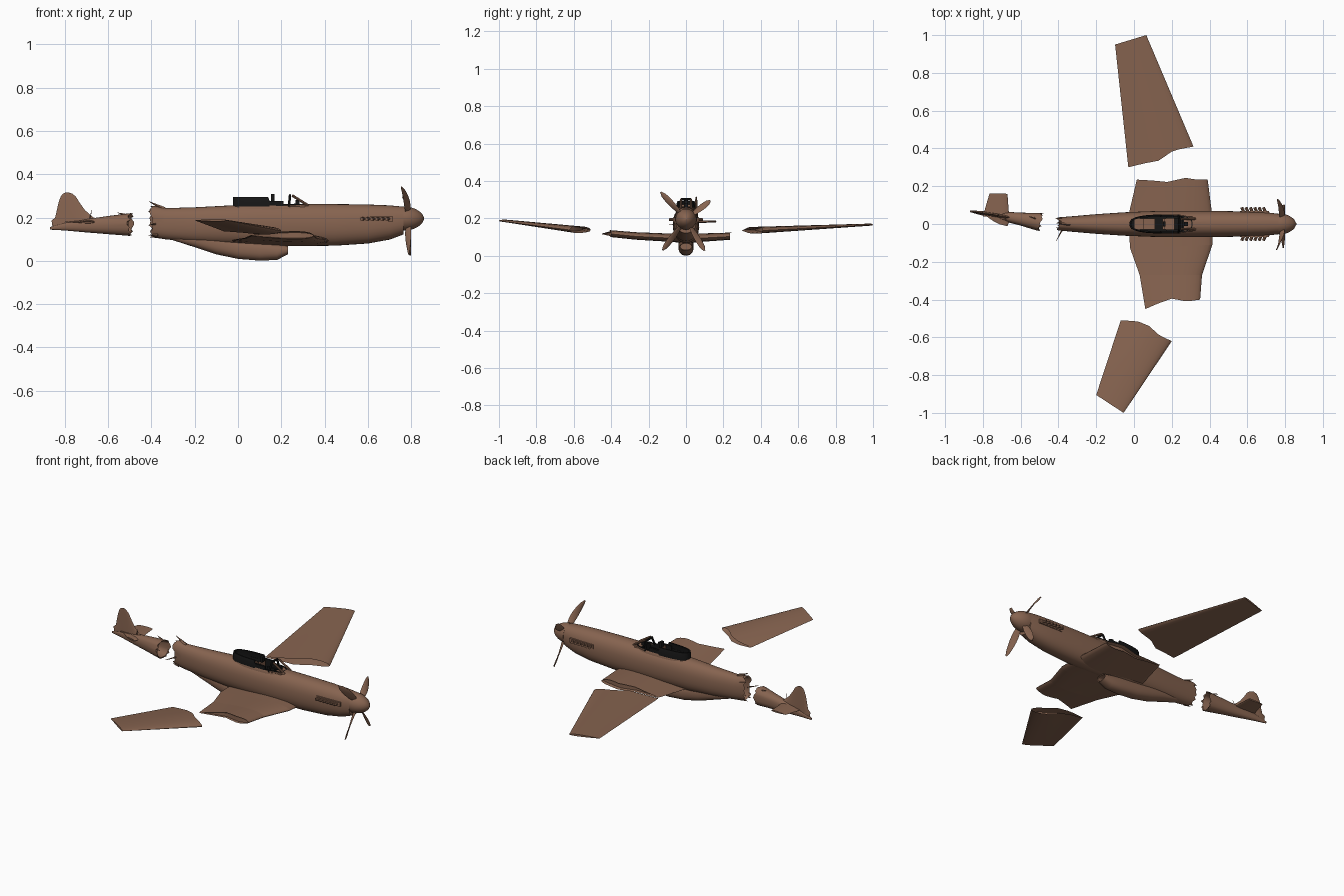
import bpy, bmesh, math, random
from mathutils import Matrix, Vector

if "Cube" in bpy.data.objects:
    bpy.data.objects.remove(bpy.data.objects["Cube"])

random.seed(4)


def colour(name, rgb):
    m = bpy.data.materials.new(name)
    m.diffuse_color = (*rgb, 1)
    m.use_nodes = True
    m.node_tree.nodes["Principled BSDF"].inputs["Base Color"].default_value = m.diffuse_color
    return m


paint = colour("weathered_brown", (0.242, 0.127, 0.08))
black = colour("cockpit_black", (0.008, 0.008, 0.008))


def skin(name, rings, matrix=None, mat=paint):
    """Join closed rings into a tube and cap both ends with strips."""
    bm = bmesh.new()
    vs = [[bm.verts.new(p) for p in r] for r in rings]
    n = len(rings[0])
    for a, b in zip(vs, vs[1:]):
        for i in range(n):
            bm.faces.new((a[i], a[(i + 1) % n], b[(i + 1) % n], b[i]))
    for r in (vs[0], vs[-1]):
        for i in range(n // 2):
            quad = (r[i], r[i + 1], r[(-i - 1) % n], r[(-i) % n])
            bm.faces.new(list(dict.fromkeys(quad)))
    bmesh.ops.recalc_face_normals(bm, faces=bm.faces)
    me = bpy.data.meshes.new(name)
    bm.to_mesh(me)
    bm.free()
    if matrix:
        me.transform(matrix)
    me.materials.append(mat)
    ob = bpy.data.objects.new(name, me)
    bpy.context.collection.objects.link(ob)
    return ob


def oval(x, z0, z1, ry, jag=None, n=32, e=0.86):
    pts = []
    for i in range(n):
        a = 2 * math.pi * i / n
        c, s = math.cos(a), math.sin(a)
        y = ry * math.copysign(abs(c) ** e, c)
        z = (z0 + z1) / 2 + (z1 - z0) / 2 * math.copysign(abs(s) ** e, s)
        pts.append((x + (jag[i] if jag else 0), y, z))
    return pts


def box(name, lo, hi, mat=paint):
    (x0, y0, z0), (x1, y1, z1) = lo, hi
    return skin(name, [[(x, y0, z0), (x, y1, z0), (x, y1, z1), (x, y0, z1)] for x in (x0, x1)], mat=mat)


def rod(name, a, b, r0, r1=None, n=8, mat=paint):
    a, b = Vector(a), Vector(b)
    q = (b - a).to_track_quat('Z', 'Y')
    circ = [Vector((math.cos(2 * math.pi * i / n), math.sin(2 * math.pi * i / n), 0)) for i in range(n)]
    return skin(name, [[p + q @ (c * r) for c in circ] for p, r in ((a, r0), (b, r1 or r0))], mat=mat)


def sample(line, u):
    f = u * (len(line) - 1)
    i = min(int(f), len(line) - 2)
    return Vector(line[i]).lerp(Vector(line[i + 1]), f - i)


def wing(name, inner, outer, z0, z1, t0, t1, torn_in=False, torn_out=False, matrix=None, n=14):
    """Aerofoil between two end lines, each given from leading to trailing edge."""
    def ring(v, k=1.0):
        us = [(1 - math.cos(math.pi * i / n)) / 2 for i in range(n + 1)]
        path = [(u, 1) for u in us] + [(u, -0.8) for u in us[-2:0:-1]]
        out = []
        for u, side in path:
            p = sample(inner, u).lerp(sample(outer, u), v)
            h = math.sin(math.pi * min(u, 1) ** 0.55) * 0.92 + 0.08 * math.sqrt(u)
            out.append((p.x, p.y, z0 + (z1 - z0) * v + side * k * h * (t0 + (t1 - t0) * v) / 2))
        return out
    rings = [ring(v / 5) for v in range(6)]
    if torn_in:
        rings.insert(0, ring(0.1, 0.7))
    if torn_out:
        rings.append(ring(0.92, 0.7))
    return skin(name, rings, matrix)


# main fuselage: hollow torn rear end, nose at +x
def tear(lo, hi):
    return [random.uniform(lo, hi) for _ in range(32)]


stations = [(-.34, .1, .243, .04), (-.2, .085, .247, .052), (-.05, .075, .255, .062),
            (.1, .07, .262, .068), (.3, .068, .262, .07), (.45, .07, .262, .069),
            (.6, .08, .26, .066), (.7, .098, .256, .062), (.765, .122, .25, .054)]
fuselage = skin("fuselage", [oval(-.3, .112, .23, .034), oval(-.395, .114, .246, .03),
                             oval(-.4, .108, .254, .035, tear(-.012, .02))] +
                [oval(*s) for s in stations])


# cockpit opening, cut from the fuselage
def loop(k, z, n=40):
    pts = []
    for i in range(n):
        a = 2 * math.pi * i / n
        c, s = math.cos(a), math.sin(a)
        e = 0.45 if c > 0 else 0.9
        pts.append((.145 + (.165 + k) * math.copysign(abs(c) ** e, c),
                    (.046 + k) * math.copysign(abs(s) ** 0.7, s), z))
    return pts


cutter = skin("cockpit_cutter", [loop(0, .15), loop(0, .4)])
mod = fuselage.modifiers.new("cut", 'BOOLEAN')
mod.object, mod.solver = cutter, 'EXACT'
bpy.context.view_layer.objects.active = fuselage
bpy.ops.object.modifier_apply(modifier="cut")
bpy.data.objects.remove(cutter)

# cockpit floor, sill all round, and raised canopy frame at the rear
skin("cockpit_floor", [loop(-.004, .148), loop(-.004, .154)], mat=black)
skin("cockpit_sill", [loop(-.003, .2), loop(.005, .215), loop(.004, .25), loop(0, .256)])
skin("cockpit_lining", [loop(-.001, .256), loop(0, .262), loop(-.005, .262), loop(-.006, .156)], mat=black)
# open the lids that the tube caps put over the cockpit
for name in ("cockpit_sill", "cockpit_lining"):
    ob = bpy.data.objects[name]
    bm = bmesh.new()
    bm.from_mesh(ob.data)
    lids = [f for f in bm.faces if abs(f.normal.z) > .99 and f.calc_center_median().y ** 2 < .0002
            and all(-.015 < f.calc_center_median().x < .305 for _ in (0,))]
    lids += [f for f in bm.faces if len({round(v.co.z, 3) for v in f.verts}) == 1
             and min(v.co.y for v in f.verts) < -.001 and max(v.co.y for v in f.verts) > .001
             and f not in lids]
    bmesh.ops.delete(bm, geom=lids, context='FACES')
    bm.to_mesh(ob.data)
    bm.free()


def canopy_section(p, q):
    return [(p[0], p[1], .248), (p[0], p[1], .28), (p[0] * .96, p[1] * .9, .294),
            (q[0] * .96, q[1] * .9, .294), (q[0], q[1], .28), (q[0], q[1], .248)]


pairs = [(p, q) for p, q in zip(loop(.004, 0), loop(-.004, 0))][10:31]
skin("canopy_frame", [canopy_section(p, q) for p, q in pairs if p[0] < .15], mat=black)

# cockpit fittings
box("radio_box", (.05, -.028, .15), (.11, .028, .25))
box("radio_shelf", (0, -.03, .15), (.05, .03, .22))
box("seat_back", (.15, -.028, .15), (.162, .028, .275))
box("headrest", (.153, -.012, .275), (.168, .012, .308), black)
box("seat_pan", (.162, -.028, .15), (.215, .028, .18))
box("instrument_panel", (.265, -.04, .18), (.31, .04, .258))
box("instrument_face", (.258, -.04, .18), (.266, .04, .264), black)
box("gunsight", (.265, -.01, .258), (.285, .01, .28), black)
rod("control_stick", (.24, 0, .15), (.235, 0, .225), .004, mat=black)
for side in (-1, 1):
    box("side_console", (.17, min(side * .03, side * .039), .15), (.255, max(side * .03, side * .039), .235), black)
    box("canopy_rail", (.12, min(side * .036, side * .047), .252), (.21, max(side * .036, side * .047), .276), black)
    rod("windscreen_post", (.235, side * .046, .25), (.24, side * .024, .302), .006, mat=black)
    rod("windscreen_strut", (.25, side * .026, .302), (.325, side * .028, .255), .006)
    rod("windscreen_sill", (.235, side * .046, .252), (.325, side * .028, .255), .005)
    # engine exhausts
    box("exhaust_plate", (.56, min(side * .058, side * .069), .181), (.715, max(side * .058, side * .069), .205))
    for i in range(6):
        x = .582 + i * .023
        rod("exhaust_stub", (x, side * .06, .194), (x - .012, side * .088, .193), .008)
rod("windscreen_bow", (.24, -.026, .302), (.24, .026, .302), .006, mat=black)

# belly scoop with open mouth
scoop = [(-.3, .095, .13, .02), (-.2, .063, .13, .032), (-.1, .03, .12, .038), (0, .009, .1, .04),
         (.1, .001, .09, .04), (.18, .004, .078, .038), (.23, .03, .068, .033), (.228, .034, .064, .029),
         (.18, .034, .064, .029)]
skin("belly_scoop", [oval(*s) for s in scoop])

# spinner and four propeller blades
spin = []
for i in range(11):
    t = min(i / 10, .997)
    r = .056 * (1 - t * t) ** .6
    spin.append(oval(.765 + .095 * t, .195 - r, .195 + r, r, e=1))
skin("spinner", spin)
blade_tips = [(-.135, .145, .03), (-.125, -.165, -.005), (.1, -.168, -.01), (.13, .1, .025)]
for ty, tz, bend in blade_tips:
    length = math.hypot(ty, tz)
    rings = []
    for i in range(9):
        t = i / 8
        chord = (.008 + .012 * math.sin(math.pi * min(1, t * .85 + .1))) * (1 if i < 8 else .4)
        tw = math.radians(60 - 45 * t)
        rings.append([(chord * math.cos(a) * math.sin(tw) + .0035 * math.sin(a) * math.cos(tw) - bend * t * t,
                       chord * math.cos(a) * math.cos(tw) - .0035 * math.sin(a) * math.sin(tw),
                       .03 + (length - .03) * t) for a in [math.pi * k / 5 for k in range(10)]])
    skin("propeller_blade", rings,
         Matrix.Translation((.785, 0, .195)) @ Matrix.Rotation(math.atan2(-ty, tz), 4, 'X'))

# wing stubs still attached
wing("left_wing_stub", [(.42, .0), (-.04, .0)],
     [(.39, .235), (.33, .235), (.27, .245), (.18, .222), (.1, .23), (.015, .235)],
     .09, .103, .056, .044, torn_out=True)
kink = [(.36, -.27), (.03, -.27)]
wing("right_wing_root", [(.42, 0), (-.03, 0)], [(.415, -.11), (-.02, -.13)], .09, .096, .056, .05)
wing("right_wing_stub", [(.415, -.11), (-.02, -.13)], kink, .096, .104, .05, .046)
wing("right_wing_stub_end", kink, [(.35, -.4), (.28, -.41), (.2, -.395), (.13, -.42), (.06, -.45)],
     .104, .117, .046, .042, torn_out=True)

# broken-off outer wings
wing("left_outer_wing", [(.315, .41), (.21, .39), (.13, .335), (.05, .32), (-.03, .3)],
     [(.065, 1.0), (-.1, .95)], .135, .166, .042, .013, torn_in=True)
wing("right_outer_wing", [(.2, -.62), (.135, -.59), (.08, -.54), (.02, -.515), (-.07, -.51)],
     [(-.055, -1.0), (-.2, -.905)], .138, .187, .042, .013, torn_in=True)

# broken-off tail, swung sideways
swing = Matrix.Translation((-.49, .01, 0)) @ Matrix.Rotation(-.15, 4, 'Z') @ Matrix.Translation((.49, 0, 0))
skin("tail_fuselage", [oval(-.57, .128, .205, .034), oval(-.5, .121, .214, .042),
                       oval(-.495, .115, .22, .048, tear(-.012, .01)),
                       oval(-.6, .123, .207, .034), oval(-.7, .131, .193, .024),
                       oval(-.8, .14, .178, .013), oval(-.872, .144, .156, .004)], swing)
fin_rows = [(-.52, -.86, .15), (-.6, -.865, .185), (-.67, -.848, .2), (-.71, -.84, .235),
            (-.735, -.832, .27), (-.752, -.822, .297), (-.768, -.812, .31), (-.785, -.797, .316)]
fin = []
for x0, x1, z in fin_rows:
    w = .009 * (.33 - z) / .16 + .001
    fin.append([((x0 + x1) / 2 + (x0 - x1) / 2 * math.cos(a), w * math.sin(a), z)
                for a in [math.pi * k / 8 for k in range(16)]])
skin("tail_fin", fin, swing)
wing("left_tailplane", [(-.66, .03), (-.8, .04)], [(-.67, .16), (-.765, .162)], .18, .183, .018, .01)
wing("right_tailplane_stub", [(-.65, .04), (-.78, .04)], [(-.67, -.012), (-.71, -.002), (-.74, .012)],
     .18, .178, .018, .013, torn_out=True)

# torn metal splinters
for a, b, r in [((-.34, 0, .238), (-.41, .005, .274), .011), ((-.38, -.03, .17), (-.412, -.09, .165), .005),
                ((-.37, .025, .215), (-.415, .03, .23), .009), ((-.37, -.025, .12), (-.412, -.02, .118), .009),
                ((-.685, .035, .19), (-.675, .02, .235), .003), ((-.52, .03, .212), (-.555, .04, .222), .006)]:
    rod("metal_splinter", a, b, r, .001, 5)

# smooth shading with sharp creases
for ob in bpy.data.objects:
    ob.select_set(True)
bpy.context.view_layer.objects.active = fuselage
bpy.ops.object.shade_smooth_by_angle(angle=math.radians(35))
